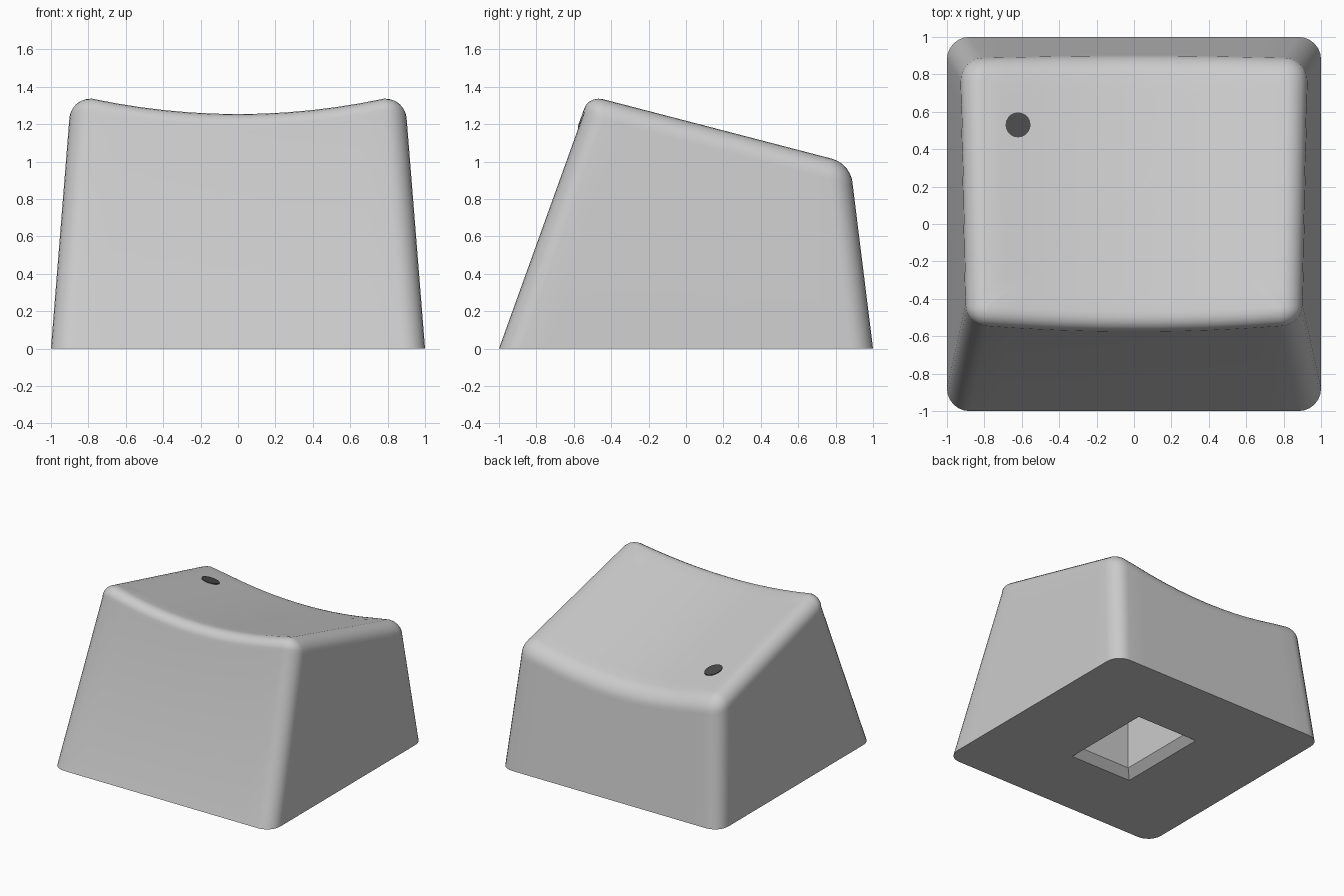
import bpy
import bmesh
from math import cos, sin, pi
from mathutils import Vector

if "Cube" in bpy.data.objects:
    bpy.data.objects.remove(bpy.data.objects["Cube"])

HEIGHT = 1.25     # reference height of the tapered walls
FILLET = 0.11     # rounding of the top rim
CORNER = 0.12     # rounding of the upright corners


def material(name, value):
    mat = bpy.data.materials.new(name)
    mat.use_nodes = True
    colour = (value, value, value, 1)
    mat.diffuse_color = colour
    mat.node_tree.nodes["Principled BSDF"].inputs["Base Color"].default_value = colour
    return mat


def finish(bm, name, mat, angle):
    bmesh.ops.recalc_face_normals(bm, faces=bm.faces)
    mesh = bpy.data.meshes.new(name)
    bm.to_mesh(mesh)
    bm.free()
    mesh.materials.append(mat)
    obj = bpy.data.objects.new(name, mesh)
    bpy.context.collection.objects.link(obj)
    bpy.ops.object.select_all(action="DESELECT")
    obj.select_set(True)
    bpy.context.view_layer.objects.active = obj
    bpy.ops.object.shade_smooth_by_angle(angle=angle)
    return obj


def top_height(x, y):
    """Sloping top with a cylindrical dish across its width."""
    dish = 0.09 * max(0, 1 - (x / 0.78) ** 2)
    return 1.335 - 0.26 * (y + 0.45) - dish


def outline(x, y0, y1, steps=6, edge_cuts=12):
    """Rounded rectangle as (point, outward normal) pairs."""
    arcs = []
    centres = ((x, y1, -1, -1), (-x, y1, 1, -1), (-x, y0, 1, 1), (x, y0, -1, 1))
    for i, (cx, cy, sx, sy) in enumerate(centres):
        centre = Vector((cx + sx * CORNER, cy + sy * CORNER))
        normals = [Vector((cos(a), sin(a)))
                   for a in ((i + k / steps) * pi / 2 for k in range(steps + 1))]
        arcs.append([(centre + n * CORNER, n) for n in normals])
    pairs = []
    for i, arc in enumerate(arcs):
        pairs += arc
        (p, n), (q, _) = arc[-1], arcs[(i + 1) % 4][0]
        pairs += [(p.lerp(q, k / edge_cuts), n) for k in range(1, edge_cuts)]
    return pairs


def add_ring(bm, points):
    return [bm.verts.new(p) for p in points]


def bridge(bm, a, b):
    for i in range(len(a)):
        j = (i + 1) % len(a)
        bm.faces.new((a[i], a[j], b[j], b[i]))


def loop_edges(bm, ring):
    return [bm.edges.get((ring[i], ring[i - 1])) for i in range(len(ring))]


body_mat = material("light grey plastic", 0.6)
dot_mat = material("dark grey", 0.07)

# Tapered walls, cut off just below the dished top
bm = bmesh.new()
base = outline(1.0, -1.0, 1.0)
upper = outline(0.9, -0.55, 0.845)
rim = []
for (p, n), (q, _) in zip(base, upper):
    s = 1.0
    for _ in range(12):
        pos = p.lerp(q, s)
        s = (top_height(*pos) - FILLET) / HEIGHT
    rim.append((p.lerp(q, s), n))
bottom_ring = add_ring(bm, [(p.x, p.y, 0) for p, _ in base])
last = bottom_ring

# Rounded rim
for k in range(7):
    a = k / 6 * pi / 2
    points = []
    for p, n in rim:
        pos = p - n * FILLET * (1 - cos(a))
        points.append((pos.x, pos.y, top_height(*pos) - FILLET * (1 - sin(a))))
    ring = add_ring(bm, points)
    bridge(bm, last, ring)
    last = ring

# Dished top
inner = [v.co.xy for v in last]
middle = Vector((0, 0.16))
for k in range(7, 0, -1):
    points = [middle.lerp(p, k / 8) for p in inner]
    ring = add_ring(bm, [(p.x, p.y, top_height(*p)) for p in points])
    bridge(bm, last, ring)
    last = ring
hub = bm.verts.new((middle.x, middle.y, top_height(*middle)))
for i in range(len(last)):
    bm.faces.new((last[i - 1], last[i], hub))

# Socket in the underside, with a chamfered mouth
socket = [add_ring(bm, [(x * sx, y * sy, z)
                        for sx, sy in ((1, 1), (-1, 1), (-1, -1), (1, -1))])
          for x, y, z in ((0.28, 0.39, 0), (0.22, 0.33, 0.06), (0.22, 0.33, 0.7))]
bridge(bm, socket[0], socket[1])
bridge(bm, socket[1], socket[2])
bm.faces.new(socket[2])
bmesh.ops.triangle_fill(
    bm, use_beauty=True,
    edges=loop_edges(bm, bottom_ring) + loop_edges(bm, socket[0]))
finish(bm, "key_body", body_mat, pi / 5)

# Indicator dot lying on the dished top
bm = bmesh.new()
bmesh.ops.create_cone(bm, cap_ends=True, segments=20, radius1=0.067,
                      radius2=0.067, depth=0.009)
for v in bm.verts:
    v.co.x -= 0.62
    v.co.y += 0.53
    v.co.z += top_height(v.co.x, v.co.y) + 0.002
finish(bm, "indicator_dot", dot_mat, pi / 5)
